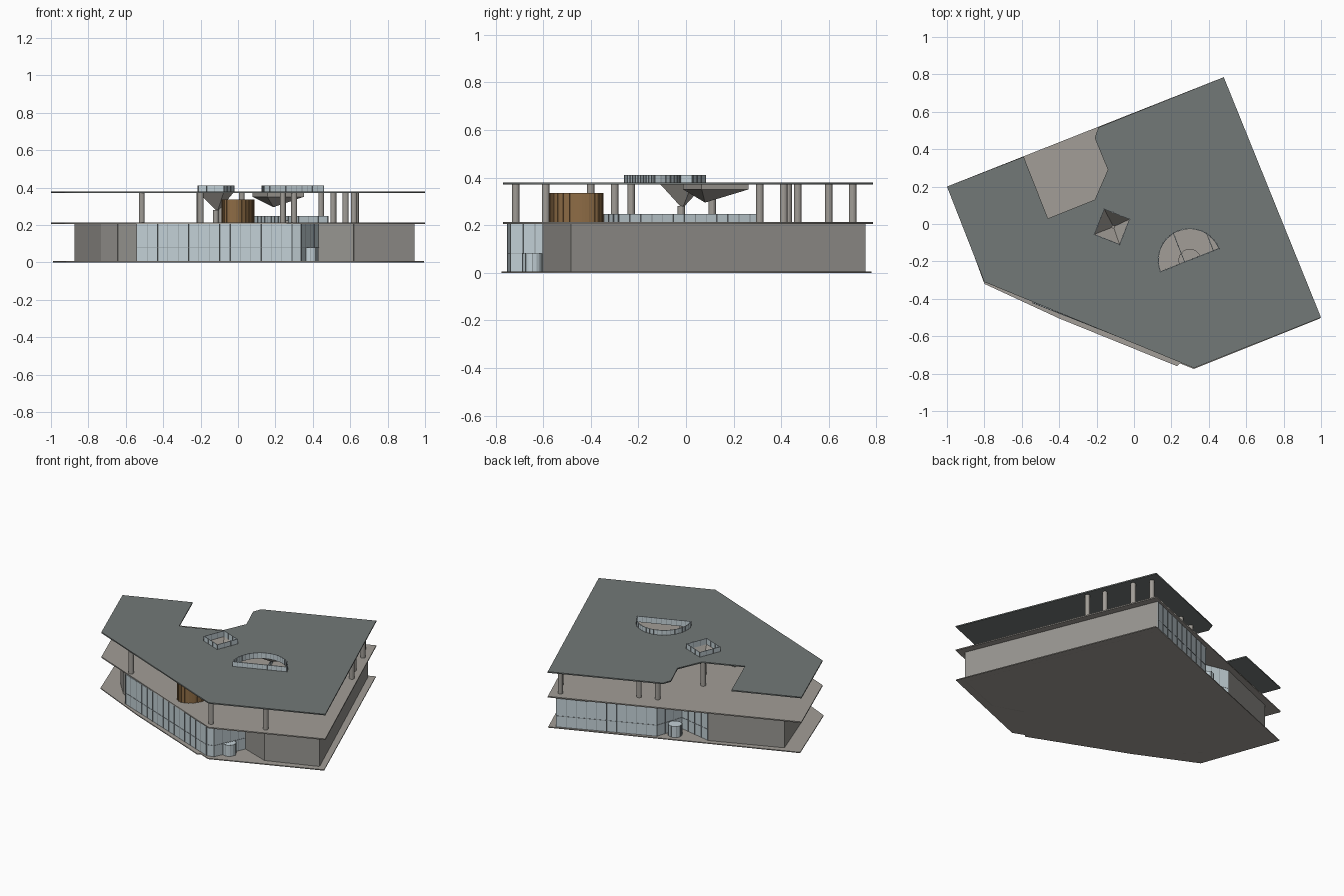
import bpy, bmesh, math
from mathutils import Vector, Matrix

if "Cube" in bpy.data.objects:
    bpy.data.objects.remove(bpy.data.objects["Cube"])


def material(name, rgb):
    m = bpy.data.materials.new(name)
    m.diffuse_color = (*rgb, 1)
    m.use_nodes = True
    m.node_tree.nodes["Principled BSDF"].inputs["Base Color"].default_value = m.diffuse_color
    return m


ROOF = material("roof_grey", (0.17, 0.19, 0.185))
STONE = material("warm_stone", (0.36, 0.34, 0.31))
WALL = material("wall_grey", (0.31, 0.30, 0.28))
GLASS = material("pale_glass", (0.55, 0.64, 0.68))
FRAME = material("frame_grey", (0.28, 0.32, 0.34))
WOOD = material("wood", (0.27, 0.15, 0.06))


def add(name, mesh, mat):
    ob = bpy.data.objects.new(name, mesh)
    bpy.context.collection.objects.link(ob)
    mesh.materials.clear()
    mesh.materials.append(mat)
    return ob


def finish(name, bm, mat):
    me = bpy.data.meshes.new(name)
    bm.to_mesh(me)
    bm.free()
    return add(name, me, mat)


def slab(name, loops, z0, z1, mat):
    """Flat plate; the first loop is the outline, the others are holes."""
    cu = bpy.data.curves.new(name + "_outline", 'CURVE')
    cu.dimensions, cu.fill_mode, cu.extrude = '2D', 'BOTH', (z1 - z0) / 2
    for pts in loops:
        sp = cu.splines.new('POLY')
        sp.points.add(len(pts) - 1)
        for p, (x, y) in zip(sp.points, pts):
            p.co = (x, y, 0, 1)
        sp.use_cyclic_u = True
    tmp = bpy.data.objects.new(name + "_tmp", cu)
    bpy.context.collection.objects.link(tmp)
    dg = bpy.context.evaluated_depsgraph_get()
    me = bpy.data.meshes.new_from_object(tmp.evaluated_get(dg))
    bpy.data.objects.remove(tmp)
    me.transform(Matrix.Translation((0, 0, (z0 + z1) / 2)))
    return add(name, me, mat)


def beam(bm, a, b, z0, z1, t):
    """Upright box running from plan point a to plan point b."""
    a, b = Vector(a), Vector(b)
    d = b - a
    mid = (a + b) / 2
    m = (Matrix.Translation((mid.x, mid.y, (z0 + z1) / 2))
         @ Matrix.Rotation(math.atan2(d.y, d.x), 4, 'Z')
         @ Matrix.Diagonal((d.length, t, z1 - z0, 1)))
    bmesh.ops.create_cube(bm, size=1, matrix=m)


def strip(name, pts, z0, z1, t, mat):
    bm = bmesh.new()
    for a, b in zip(pts, pts[1:]):
        beam(bm, a, b, z0, z1, t)
    return finish(name, bm, mat)


def glazing(name, pts, z0, z1, step, rails=()):
    """Glass panes with upright mullions and level rails."""
    strip(name + "_panes", pts, z0, z1, 0.004, GLASS)
    bm = bmesh.new()
    for a, b in zip(pts, pts[1:]):
        a, b = Vector(a), Vector(b)
        n = max(1, round((b - a).length / step))
        u = (b - a).normalized() * 0.0015
        for i in range(n + 1):
            p = a.lerp(b, i / n)
            beam(bm, p - u, p + u, z0, z1, 0.009)
        for z in rails:
            beam(bm, a, b, z - 0.0015, z + 0.0015, 0.008)
    finish(name + "_mullions", bm, FRAME)


def cylinder(name, x, y, z0, z1, rx, ry, ang, n, mat, caps=True):
    bm = bmesh.new()
    m = (Matrix.Translation((x, y, (z0 + z1) / 2)) @ Matrix.Rotation(ang, 4, 'Z')
         @ Matrix.Diagonal((rx, ry, z1 - z0, 1)))
    bmesh.ops.create_cone(bm, cap_ends=caps, segments=n, radius1=1, radius2=1, depth=1, matrix=m)
    return finish(name, bm, mat)


def funnel(name, pts, ztop, apex):
    """Inverted pyramid with an open top."""
    bm = bmesh.new()
    tip = bm.verts.new(apex)
    ring = [bm.verts.new((x, y, ztop)) for x, y in pts]
    for i, v in enumerate(ring):
        bm.faces.new((v, tip, ring[(i + 1) % len(ring)]))
    return finish(name, bm, STONE)


def rect(cx, cy, w, h, ang):
    r = Matrix.Rotation(ang, 2)
    return [tuple(Vector((cx, cy)) + r @ Vector((sx * w / 2, sy * h / 2)))
            for sx, sy in ((-1, -1), (1, -1), (1, 1), (-1, 1))]


TILT = math.radians(21.7)


def half_disc(r):
    return [(0.298 + r * math.cos(TILT + math.pi * i / 20),
             -0.193 + r * math.sin(TILT + math.pi * i / 20)) for i in range(21)]


# Floor plates and the notched roof
corner = [(-1, 0.20), (-0.80, -0.31), (0.32, -0.77), (1.0, -0.50), (0.48, 0.785)]
notch = [(-0.19, 0.517), (-0.21, 0.46), (-0.14, 0.29), (-0.21, 0.13), (-0.46, 0.03), (-0.59, 0.36)]
ground = [(-0.99, 0.20), (-0.80, -0.32), (-0.40, -0.505), (0.23, -0.76), (0.245, -0.745),
          (0.32, -0.775), (0.995, -0.505), (0.48, 0.78)]
square = rect(-0.118, -0.015, 0.146, 0.146, -TILT)
half = half_disc(0.168)
slab("ground_plate", [ground], 0, 0.006, STONE)
slab("upper_floor", [corner], 0.205, 0.213, STONE)
slab("roof", [corner + notch, square, half], 0.371, 0.379, ROOF)

# Solid ground floor walls
strip("right_wall", [(0.43, -0.53), (0.62, -0.60), (0.94, -0.48), (0.44, 0.75)], 0, 0.206, 0.008, WALL)
strip("left_wall", [(-0.43, 0.38), (-0.87, 0.20), (-0.73, -0.20), (-0.64, -0.30), (-0.53, -0.37),
                    (-0.54, -0.42)], 0, 0.206, 0.008, WALL)

# Ground floor glass fronts with their entrance recesses
glazing("front_glass", [(-0.54, -0.42), (0.29, -0.747), (0.335, -0.735), (0.43, -0.53)],
        0.006, 0.206, 0.06, (0.08,))
glazing("back_glass", [(0.44, 0.75), (-0.14, 0.51), (-0.20, 0.33), (-0.43, 0.38)],
        0.006, 0.206, 0.06, (0.08,))

# Round entrance doors
for side, (x, y) in (("front", (0.387, -0.645)), ("back", (-0.22, 0.43))):
    cylinder(side + "_door_drum", x, y, 0.006, 0.08, 0.042, 0.042, 0, 16, GLASS)
    bm = bmesh.new()
    for i in range(8):
        a = i * math.pi / 4
        c, s = math.cos(a), math.sin(a)
        beam(bm, (x + 0.040 * c, y + 0.040 * s), (x + 0.044 * c, y + 0.044 * s), 0.006, 0.083, 0.003)
    finish(side + "_door_posts", bm, FRAME)

# Columns on the open upper floor
columns = [(-0.515, -0.40), (-0.205, 0.11), (-0.20, -0.23), (-0.09, 0.43), (0.02, 0.47), (0.24, -0.30),
           (0.30, -0.715), (0.62, -0.59), (0.63, 0.31), (0.575, 0.41), (0.51, 0.60), (0.445, 0.70),
           (-0.118, -0.02)]
for i, (x, y) in enumerate(columns):
    top = 0.28 if i == len(columns) - 1 else 0.372
    ob = cylinder(f"column_{i + 1}", x, y, 0.212, top, 0.016, 0.016, 0, 14, STONE)

# Timber room on the upper floor with upright battens
axis = math.radians(67.7)
cylinder("timber_room", 0, -0.46, 0.212, 0.335, 0.115, 0.08, axis, 32, WOOD)
bm = bmesh.new()
rot = Matrix.Rotation(axis, 2)
for i in range(24):
    a = math.tau * i / 24
    d = Vector((math.cos(a), math.sin(a)))
    p, q = (rot @ Vector((d.x * (0.115 + e), d.y * (0.08 + e))) + Vector((0, -0.46)) for e in (-0.002, 0.003))
    beam(bm, p, q, 0.212, 0.335, 0.004)
finish("timber_battens", bm, WOOD)

# Skylight rims and the funnels below the roof
glazing("square_skylight", square + square[:1], 0.372, 0.411, 0.05)
glazing("half_round_skylight", half + half[:1], 0.372, 0.411, 0.03)
funnel("square_funnel", square, 0.374, (-0.11, -0.015, 0.27))
funnel("ceiling_funnel", rect(0.215, 0.125, 0.21, 0.21, TILT), 0.350, (0.19, 0.08, 0.295))
box = rect(0.215, 0.125, 0.21, 0.21, TILT)
strip("ceiling_funnel_collar", box + box[:1], 0.349, 0.372, 0.004, STONE)

# Half round dais seen through the skylight, and the glass balustrade
slab("inner_dais", [half_disc(0.06)], 0.213, 0.225, STONE)
rail = rect(0.285, -0.015, 0.165, 0.64, TILT)
glazing("balustrade", rail + rail[:1], 0.213, 0.247, 0.05)
